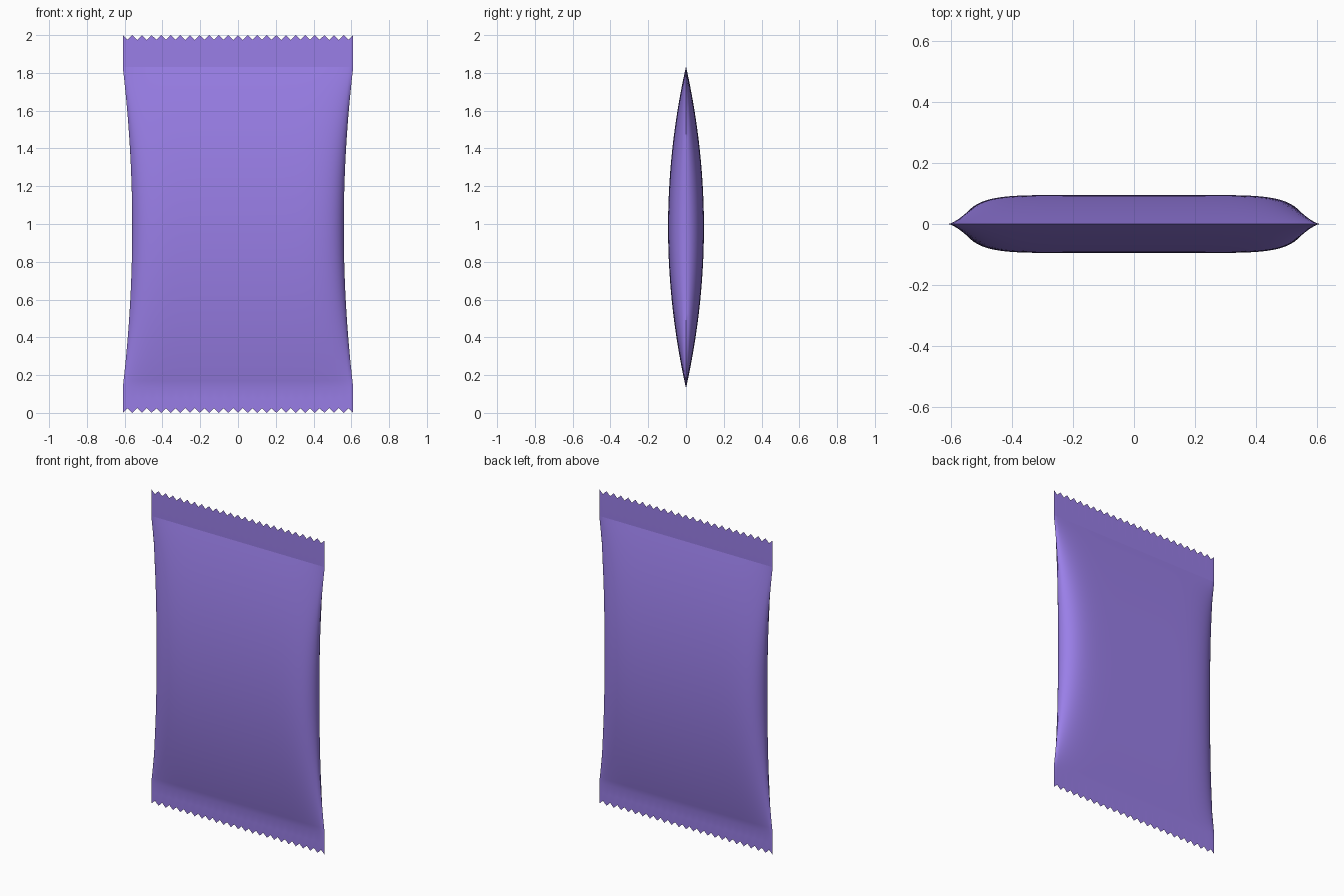
import bpy, bmesh, math

if "Cube" in bpy.data.objects:
    bpy.data.objects.remove(bpy.data.objects["Cube"])

TEETH, PER = 24, 4                 # zigzag teeth, columns per tooth
COLS, ROWS = TEETH * PER, 48
Z_LOW, Z_HIGH, DEPTH = 0.135, 1.83, 0.025
HALF_END, HALF_MID, PUFF, FOIL = 0.61, 0.56, 0.094, 0.001


def tooth(i):
    """0 at a tooth tip, 1 in the notch between teeth."""
    return 1 - abs(2 * (i % PER) / PER - 1)


# rows as (kind, value): bottom seal, puffed body, top seal
rows = [("bottom", 0.0), ("bottom", 0.5)]
rows += [("body", -1 + 2 * k / ROWS) for k in range(ROWS + 1)]
rows += [("top", 0.5), ("top", 1.0)]
LAST = len(rows) - 1


def point(r, i, side):
    kind, v = rows[r]
    u = 2 * i / COLS - 1
    y = FOIL
    half = HALF_END
    if kind == "bottom":
        low = DEPTH * tooth(i)
        z = low + (Z_LOW - low) * v
    elif kind == "top":
        high = 2 - DEPTH * tooth(i)
        z = Z_HIGH + (high - Z_HIGH) * v
    else:
        z = (Z_LOW + Z_HIGH) / 2 + v * (Z_HIGH - Z_LOW) / 2
        bulge = 1 - v * v
        half -= (HALF_END - HALF_MID) * bulge
        u += (math.sin(u * math.pi / 2) - u) * bulge   # denser at the sides
        y += PUFF * bulge * max(0, 1 - abs(u) ** 8) ** 0.55
    if r in (0, LAST) or i in (0, COLS):
        y = 0                                          # sheets meet at the rim
    return (u * half, side * y, z)


# front and back sheets, welded round the rim
bm = bmesh.new()
for side in (-1, 1):
    grid = [[bm.verts.new(point(r, i, side)) for i in range(COLS + 1)]
            for r in range(LAST + 1)]
    for r in range(LAST):
        for i in range(COLS):
            f = [grid[r][i], grid[r][i + 1], grid[r + 1][i + 1], grid[r + 1][i]]
            bm.faces.new(f if side < 0 else f[::-1])
bmesh.ops.remove_doubles(bm, verts=bm.verts, dist=0.00001)

# smooth film with crisp rim and crisp top seal line
for f in bm.faces:
    f.smooth = True
for e in bm.edges:
    on_seal = all(abs(v.co.z - Z_HIGH) < 1e-4 for v in e.verts)
    e.smooth = not on_seal and e.calc_face_angle(0) < math.radians(30)

mesh = bpy.data.meshes.new("wrapper")
bm.to_mesh(mesh)
bm.free()
wrapper = bpy.data.objects.new("wrapper", mesh)
bpy.context.collection.objects.link(wrapper)

mat = bpy.data.materials.new("purple_film")
mat.diffuse_color = (0.32, 0.21, 0.80, 1)
mat.use_nodes = True
mat.node_tree.nodes["Principled BSDF"].inputs["Base Color"].default_value = mat.diffuse_color
mesh.materials.append(mat)
